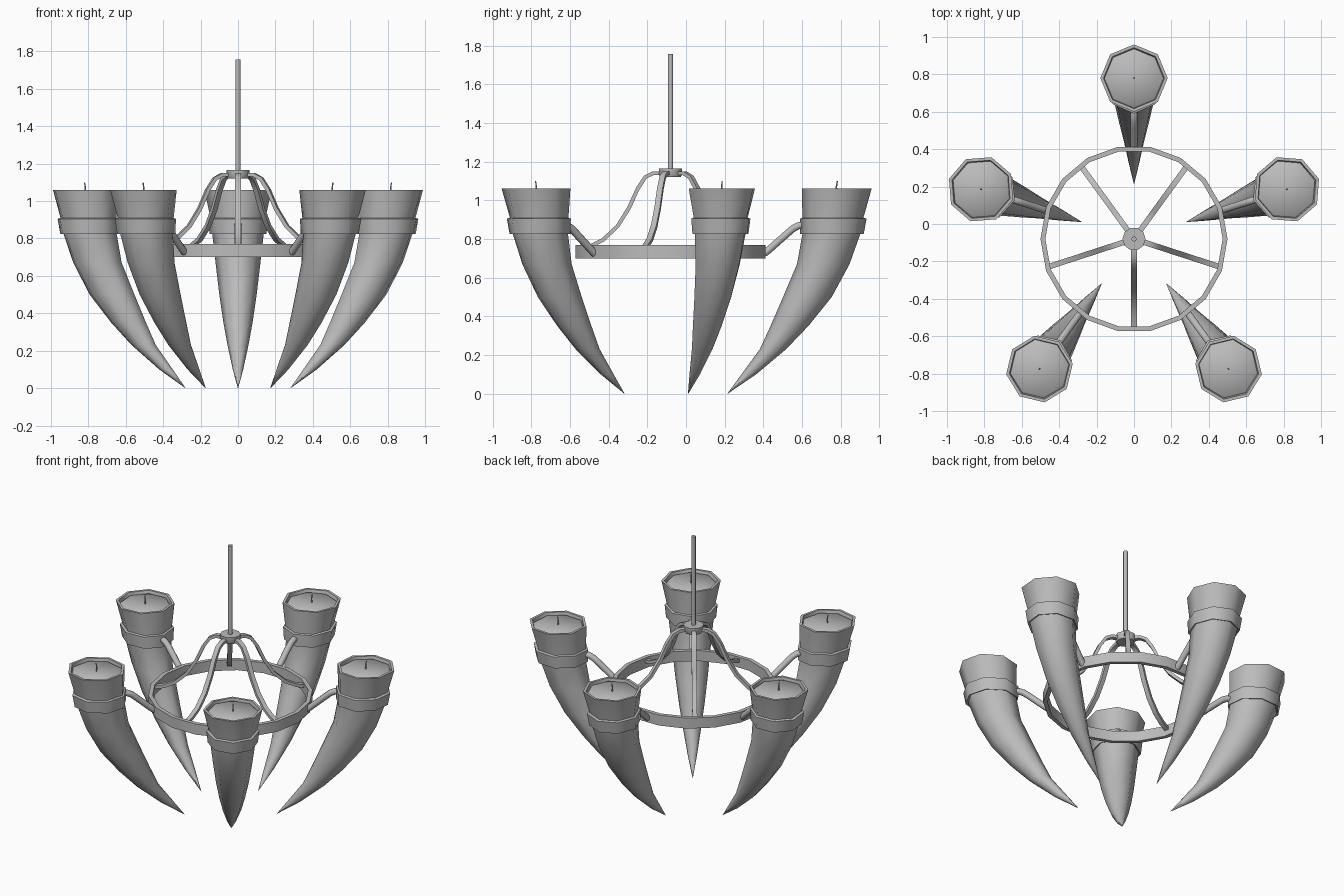
import bpy, bmesh, math
from mathutils import Vector, Matrix

if "Cube" in bpy.data.objects:
    bpy.data.objects.remove(bpy.data.objects["Cube"])

CENTRE = Vector((0, -0.08, 0))
STEP = math.tau / 5

grey = bpy.data.materials.new("plain_grey")
grey.use_nodes = True
grey.diffuse_color = (0.5, 0.5, 0.5, 1)
grey.node_tree.nodes["Principled BSDF"].inputs["Base Color"].default_value = (0.5, 0.5, 0.5, 1)


def make(name, rings, angle=0.0, cap_start=True, cap_end=True, closed=False, smooth=50):
    """Skin a list of point rings, then turn the part about the central rod."""
    bm = bmesh.new()
    loops = [[bm.verts.new(p) for p in ring] for ring in rings]
    pairs = list(zip(loops, loops[1:]))
    if closed:
        pairs.append((loops[-1], loops[0]))
    for a, b in pairs:
        n = len(a)
        for i in range(n):
            j = (i + 1) % n
            bm.faces.new((a[i], a[j], b[j], b[i]))
    if cap_start and not closed:
        bm.faces.new(loops[0])
    if cap_end and not closed:
        bm.faces.new(loops[-1])
    bmesh.ops.remove_doubles(bm, verts=bm.verts, dist=0.00005)
    bmesh.ops.recalc_face_normals(bm, faces=bm.faces)
    bm.transform(Matrix.Translation(CENTRE) @ Matrix.Rotation(angle, 4, 'Z'))
    mesh = bpy.data.meshes.new(name)
    bm.to_mesh(mesh)
    bm.free()
    mesh.materials.append(grey)
    obj = bpy.data.objects.new(name, mesh)
    bpy.context.collection.objects.link(obj)
    bpy.ops.object.select_all(action='DESELECT')
    obj.select_set(True)
    bpy.context.view_layer.objects.active = obj
    bpy.ops.object.shade_smooth_by_angle(angle=math.radians(smooth))
    return obj


def oval(z, r, radial, tangential, sides=8):
    """Level oval ring whose centre lies r out along +x."""
    return [Vector((r + radial * math.cos(math.tau * i / sides),
                    tangential * math.sin(math.tau * i / sides), z)) for i in range(sides)]


def sweep(path, width, depth, sides):
    """Section swept along a path of (r, z) points in the xz plane."""
    pts = [Vector((r, 0, z)) for r, z in path]
    rings = []
    for k, p in enumerate(pts):
        t = (pts[min(k + 1, len(pts) - 1)] - pts[max(k - 1, 0)]).normalized()
        side = Vector((0, 1, 0))
        up = t.cross(side)
        ring = []
        for i in range(sides):
            a = math.tau * (i + 0.5) / sides
            ring.append(p + side * width * math.cos(a) + up * depth * math.sin(a))
        rings.append(ring)
    return rings


# Horn sections from tip to mouth: height, distance out, radial and tangential half widths
horn = [(0.0, 0.295, 0.001, 0.001), (0.1, 0.405, 0.038, 0.028), (0.23, 0.53, 0.068, 0.056),
        (0.35, 0.615, 0.098, 0.078), (0.5, 0.708, 0.126, 0.1), (0.67, 0.79, 0.136, 0.12),
        (0.83, 0.833, 0.15, 0.138), (0.91, 0.84, 0.158, 0.147), (1.06, 0.86, 0.18, 0.18),
        (1.06, 0.86, 0.163, 0.163), (1.035, 0.858, 0.158, 0.158)]
band = [(0.83, 0.834, 0.152, 0.14), (0.825, 0.835, 0.164, 0.152),
        (0.905, 0.842, 0.172, 0.161), (0.91, 0.841, 0.156, 0.145)]
arm = [(0.485, 0.725), (0.51, 0.745), (0.60, 0.825), (0.635, 0.855), (0.665, 0.87), (0.72, 0.872)]
spoke = [(0.04, 1.14), (0.09, 1.14), (0.13, 1.12), (0.17, 1.06), (0.215, 0.96),
         (0.275, 0.865), (0.35, 0.795), (0.42, 0.76), (0.48, 0.745)]

for k in range(5):
    a = math.pi / 2 + k * STEP
    n = str(k + 1)
    make("horn_" + n, [oval(*s) for s in horn], a, cap_end=False, smooth=60)
    make("horn_band_" + n, [oval(*s) for s in band], a, False, False, smooth=50)
    make("candle_wax_" + n, [oval(1.035, 0.858, 0.16, 0.16), oval(1.045, 0.858, 0.15, 0.15)], a)
    make("wick_" + n, [oval(1.04, 0.86, 0.004, 0.004, 6), oval(1.07, 0.858, 0.004, 0.004, 6),
                       oval(1.1, 0.863, 0.003, 0.003, 6)], a)
    make("horn_arm_" + n, sweep(arm, 0.02, 0.02, 8), a)
    make("spoke_" + n, sweep(spoke, 0.021, 0.014, 4), a + math.pi)

# Wide hoop with flat walls
hoop = [oval(z, 0, r, r, 18) for z, r in ((0.7, 0.5), (0.77, 0.5), (0.77, 0.474), (0.7, 0.474))]
make("hoop", hoop, closed=True, smooth=30)

# Hub and hanging rod
make("hub", [oval(1.12, 0, 0.055, 0.055, 10), oval(1.13, 0, 0.062, 0.062, 10),
             oval(1.165, 0, 0.062, 0.062, 10)], smooth=40)
make("hanging_rod", [oval(1.13, 0, 0.014, 0.014), oval(1.757, 0, 0.014, 0.014)])
